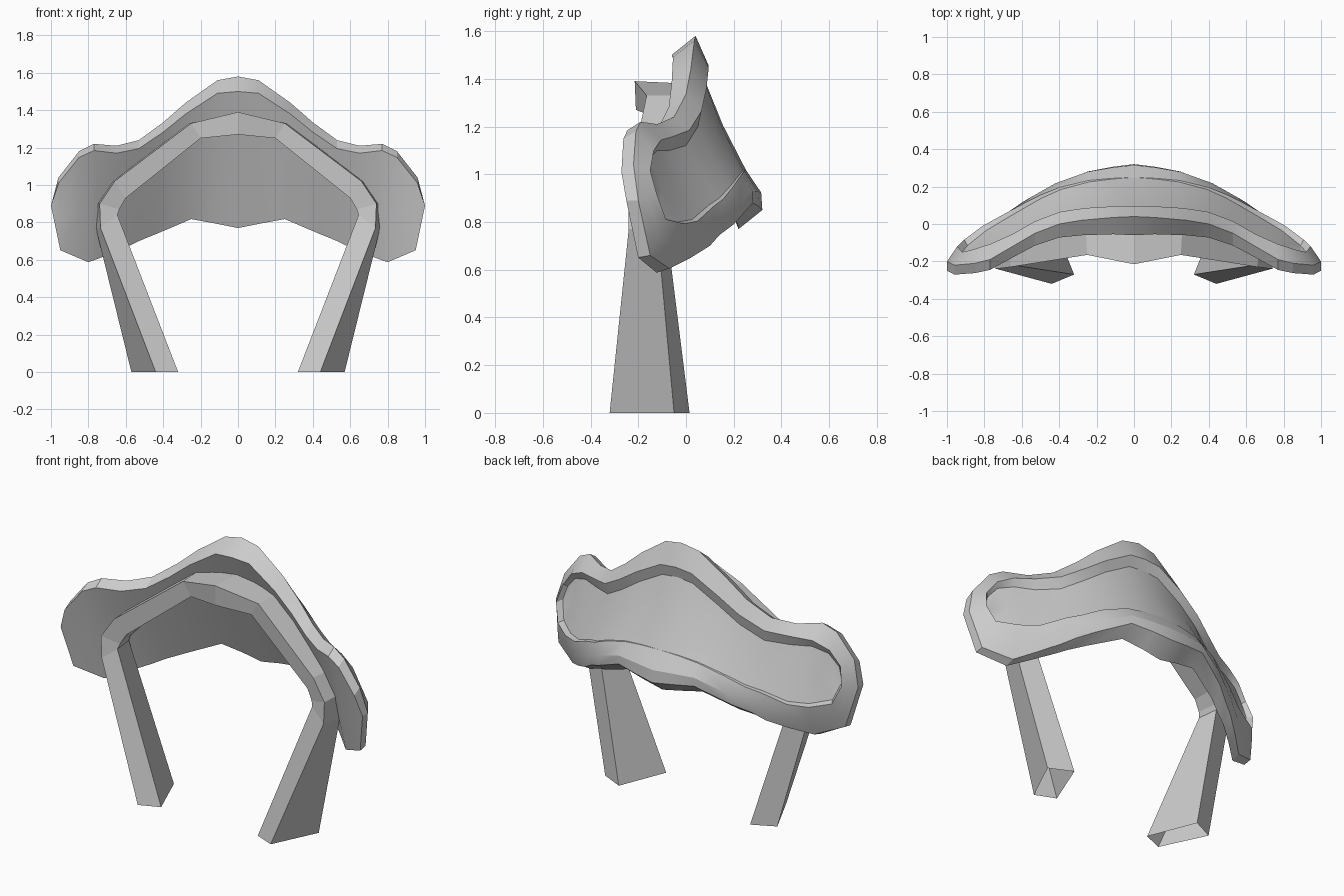
import bpy, bmesh
from mathutils import Vector as V

if "Cube" in bpy.data.objects:
    bpy.data.objects.remove(bpy.data.objects["Cube"])


def make(name, verts, faces):
    """Half mesh on +x, mirrored across x = 0."""
    me = bpy.data.meshes.new(name)
    me.from_pydata(verts, [], faces)
    ob = bpy.data.objects.new(name, me)
    bpy.context.collection.objects.link(ob)
    bm = bmesh.new()
    bm.from_mesh(me)
    bmesh.ops.remove_doubles(bm, verts=bm.verts, dist=1e-5)
    bmesh.ops.recalc_face_normals(bm, faces=bm.faces)
    bm.to_mesh(me)
    bm.free()
    m = ob.modifiers.new("mirror", 'MIRROR')
    m.use_clip = True
    bpy.ops.object.select_all(action='DESELECT')
    ob.select_set(True)
    bpy.context.view_layer.objects.active = ob
    bpy.ops.object.modifier_apply(modifier="mirror")
    bpy.ops.object.shade_smooth_by_angle(angle=0.45)
    return ob


# Dished back plate: outer ridge, top centre -> tip -> bottom centre
ridge = [V(p) for p in (
    (0, .04, 1.58), (.11, .035, 1.56), (.28, .02, 1.44), (.40, .0, 1.335),
    (.53, -.05, 1.24), (.65, -.12, 1.21), (.77, -.19, 1.22),
    (.85, -.21, 1.18), (.96, -.22, 1.04), (1.0, -.20, .89),
    (.95, -.15, .66), (.80, -.07, .605), (.70, .02, .65), (.60, .10, .70),
    (.53, .14, .745), (.44, .20, .79), (.25, .28, .88), (.12, .305, .865),
    (0, .32, .85))]
# Edge of the dish floor
floor = [V(p) for p in (
    (0, .08, 1.39), (.10, .08, 1.38), (.26, .07, 1.29), (.39, .05, 1.20),
    (.52, .0, 1.12), (.64, -.07, 1.10), (.75, -.12, 1.10),
    (.84, -.15, 1.07), (.90, -.165, 1.0), (.925, -.155, .92),
    (.89, -.115, .82), (.79, -.035, .80), (.69, .025, .81), (.57, .095, .87),
    (.49, .14, .90), (.39, .185, .95), (.24, .225, 1.0), (.12, .24, 1.015),
    (0, .25, 1.02))]
front, bulge, lip = [], [], []
n = len(ridge)
mid = n // 2
for i, (r, f) in enumerate(zip(ridge, floor)):
    t = abs(i - mid) / mid
    dz = -.03 - .05 * t * t if i < mid else -.08 * t
    front.append(r + V((0, -.05 - .05 * t * t, dz)))
    if i < mid:
        lip.append(f + V((.02 * (1 - t), .015, .065 * min(1, t * 2))))
        bulge.append((r + lip[-1]) / 2)
    else:
        lip.append(f + V((.02 * (1 - t), .035 * (1 - t), -.01 * (1 - t))))
        bulge.append((r + lip[-1]) / 2 + V((0, .03 * t, -.012 * t)))

loops = [front, ridge, bulge, lip, floor]
verts = [p for lp in loops for p in lp]
faces = []
for k in range(len(loops) - 1):          # rim bands
    for i in range(n - 1):
        a = k * n + i
        faces.append((a, a + 1, a + 1 + n, a + n))
for base, sag in ((0, 0), (4 * n, -.01)):    # front skin and dish floor
    m0 = len(verts)
    for i in range(mid):
        verts.append((verts[base + i] + verts[base + n - 1 - i]) / 2
                     + V((0, sag, 0)))
    for i in range(mid - 1):
        lo = base + n - 1 - i
        faces.append((base + i, base + i + 1, m0 + i + 1, m0 + i))
        faces.append((m0 + i, m0 + i + 1, lo - 1, lo))
    c, e = base + mid, m0 + mid - 1
    faces += [(c - 1, c, e), (e, c, c + 1)]
make("back_plate", verts, faces)

# Arched support with two open-ended legs: inner front, outer front,
# outer back, inner back corner of each section from foot to crown
sections = [
    ((.32, -.27, 0), (.44, -.32, 0), (.57, -.05, 0), (.435, .015, 0)),
    ((.645, -.22, .84), (.735, -.24, .77), (.76, -.12, .77), (.66, -.09, .84)),
    ((.635, -.21, .87), (.74, -.24, .90), (.75, -.12, .90), (.65, -.09, .87)),
    ((.60, -.20, .93), (.66, -.23, 1.02), (.67, -.09, 1.02), (.60, -.06, .93)),
    ((.20, -.16, 1.25), (.25, -.165, 1.33), (.26, .0, 1.33), (.20, .03, 1.25)),
    ((0, -.21, 1.27), (0, -.215, 1.39), (0, .0, 1.38), (0, .03, 1.27)),
]
verts = [p for s in sections for p in s]
faces = [(4 * i + j, 4 * i + (j + 1) % 4, 4 * i + 4 + (j + 1) % 4, 4 * i + 4 + j)
         for i in range(len(sections) - 1) for j in range(4)]
arch = make("arched_leg_support", verts, faces)
for p in arch.data.polygons:
    p.use_smooth = False
